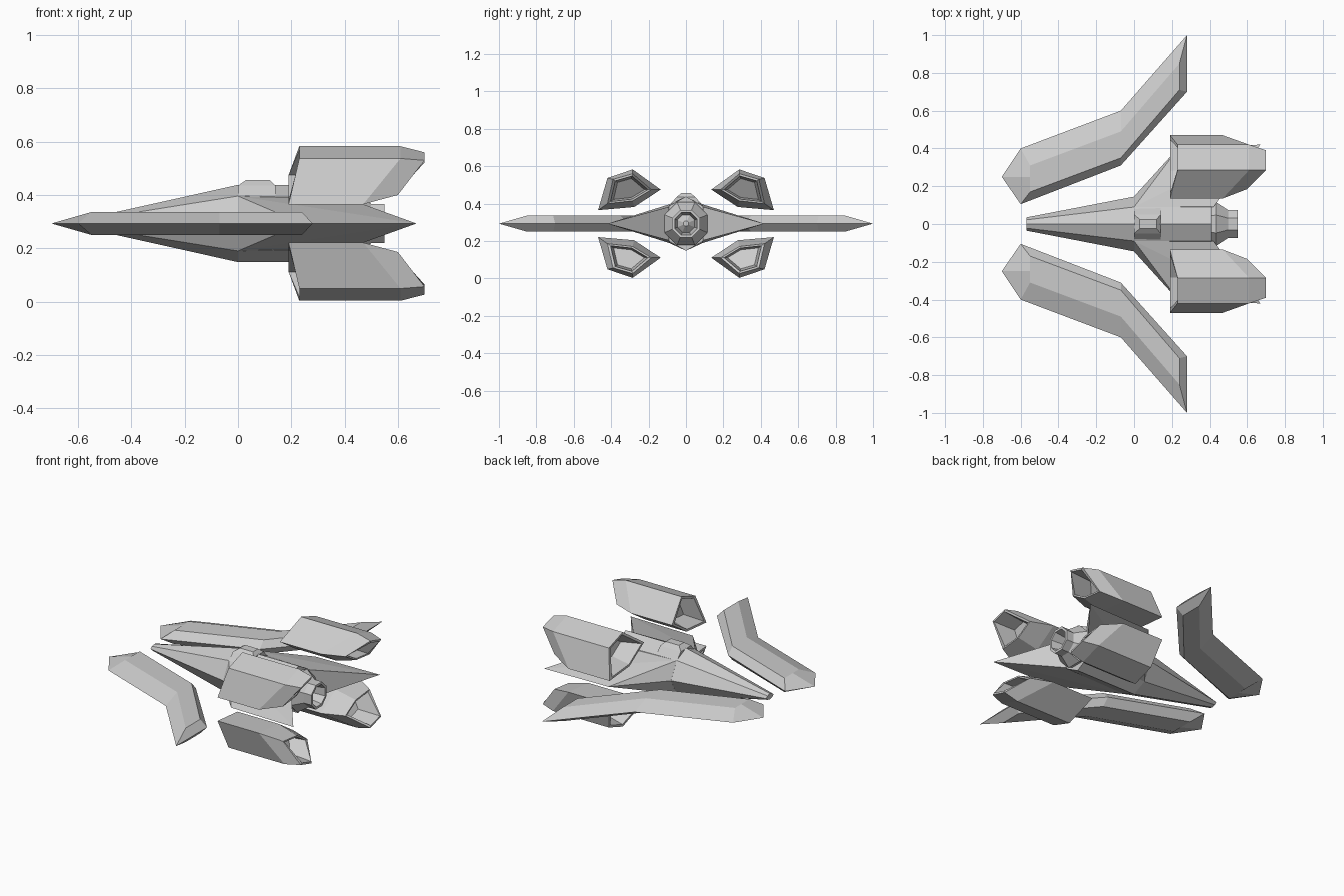
import bpy, bmesh, math

if "Cube" in bpy.data.objects:
    bpy.data.objects.remove(bpy.data.objects["Cube"])

Z0 = 0.293  # height of the horizontal symmetry plane


def finish(name, bm):
    bmesh.ops.remove_doubles(bm, verts=bm.verts, dist=1e-5)
    bmesh.ops.recalc_face_normals(bm, faces=bm.faces)
    me = bpy.data.meshes.new(name)
    bm.to_mesh(me)
    bm.free()
    ob = bpy.data.objects.new(name, me)
    bpy.context.collection.objects.link(ob)
    return ob


def loft(name, rings):
    """Skin equal-length rings of points and cap both ends."""
    bm = bmesh.new()
    vs = [[bm.verts.new(p) for p in r] for r in rings]
    n = len(vs[0])
    for a, b in zip(vs, vs[1:]):
        for i in range(n):
            j = (i + 1) % n
            bm.faces.new((a[i], a[j], b[j], b[i]))
    bm.faces.new(vs[0])
    bm.faces.new(vs[-1])
    return finish(name, bm)


def octagon(x, r):
    angles = [math.pi / 8 + i * math.pi / 4 for i in range(8)]
    return [(x, r * math.cos(a), Z0 + r * math.sin(a)) for a in angles]


# Hull: tapering nose, then constant body
def hull_ring(x, top, sy, sz, side):
    pts = [(0, top), (sy, sz), (side, 0), (sy, -sz), (0, -top), (-sy, -sz), (-side, 0), (-sy, sz)]
    return [(x, y, Z0 + z) for y, z in pts]


loft("hull", [hull_ring(-0.57, 0.018, 0.022, 0.012, 0.035),
              hull_ring(0.0, 0.145, 0.09, 0.103, 0.145),
              hull_ring(0.41, 0.145, 0.09, 0.095, 0.13)])

# Canopy block on the hull
loft("canopy", [[(0.0, -0.085, 0.395), (0.14, -0.085, 0.395), (0.14, 0.085, 0.395), (0.0, 0.085, 0.395)],
                [(0.0, -0.05, 0.435), (0.14, -0.05, 0.435), (0.14, 0.05, 0.435), (0.0, 0.05, 0.435)],
                [(0.03, -0.025, 0.456), (0.12, -0.025, 0.456), (0.12, 0.025, 0.456), (0.03, 0.025, 0.456)]])

# Rear nozzle with hollow centre
loft("rear_nozzle", [octagon(0.40, 0.11), octagon(0.435, 0.125), octagon(0.50, 0.08), octagon(0.55, 0.08),
                     octagon(0.55, 0.065), octagon(0.47, 0.05), octagon(0.50, 0.015)])

# Pentagonal engine pod section (y, z), and which corners sit on the slanted top
POD = [(0.135, 0.475), (0.285, 0.583), (0.42, 0.537), (0.47, 0.365), (0.277, 0.382)]
TAIL = [(0.185, 0.475), (0.285, 0.56), (0.39, 0.53), (0.42, 0.40), (0.285, 0.415)]
HIGH = (1, 2)


def pod_ring(pts, x_low, x_high, k, s, v):
    cy, cz = 0.31, 0.475
    out = []
    for i, (y, z) in enumerate(pts):
        yy, zz = cy + (y - cy) * k, cz + (z - cz) * k
        out.append((x_high if i in HIGH else x_low, yy * s, Z0 + (zz - Z0) * v))
    return out


WING = [(-0.70, 0.25), (-0.60, 0.40), (-0.07, 0.60), (0.28, 1.0), (0.28, 0.70), (-0.07, 0.31), (-0.60, 0.105)]
RIDGE = [(-0.55, 0.25), (-0.55, 0.31), (-0.07, 0.49), (0.24, 0.85), (0.24, 0.71), (-0.07, 0.35), (-0.55, 0.17)]

for side, s in (("left", -1), ("right", 1)):
    # Bent outer wing with bevelled edges
    loft(side + "_wing", [[(x, y * s, Z0 - 0.043) for x, y in RIDGE],
                          [(x, y * s, Z0) for x, y in WING],
                          [(x, y * s, Z0 + 0.043) for x, y in RIDGE]])

    # Swept fin joining the hull, ending in a spike
    bm = bmesh.new()
    for x, y, z in [(0, 0.146, 0), (0, 0.09, 0.103), (0, 0.09, -0.103), (0.42, 0.09, 0.09),
                    (0.42, 0.09, -0.09), (0.24, 0.41, 0), (0.67, 0.42, 0)]:
        bm.verts.new((x, y * s, Z0 + z))
    bmesh.ops.convex_hull(bm, input=bm.verts)
    finish(side + "_fin", bm)

    # Upper and lower engine pods, hollow at both ends
    for level, v in (("upper", 1), ("lower", -1)):
        loft(f"{side}_{level}_engine", [pod_ring(POD, 0.30, 0.32, 0.6, s, v),
                                        pod_ring(POD, 0.19, 0.23, 0.86, s, v),
                                        pod_ring(POD, 0.19, 0.23, 1, s, v),
                                        pod_ring(POD, 0.47, 0.61, 1, s, v),
                                        pod_ring(TAIL, 0.60, 0.70, 1, s, v),
                                        pod_ring(TAIL, 0.60, 0.70, 0.85, s, v),
                                        pod_ring(TAIL, 0.50, 0.56, 0.7, s, v)])
